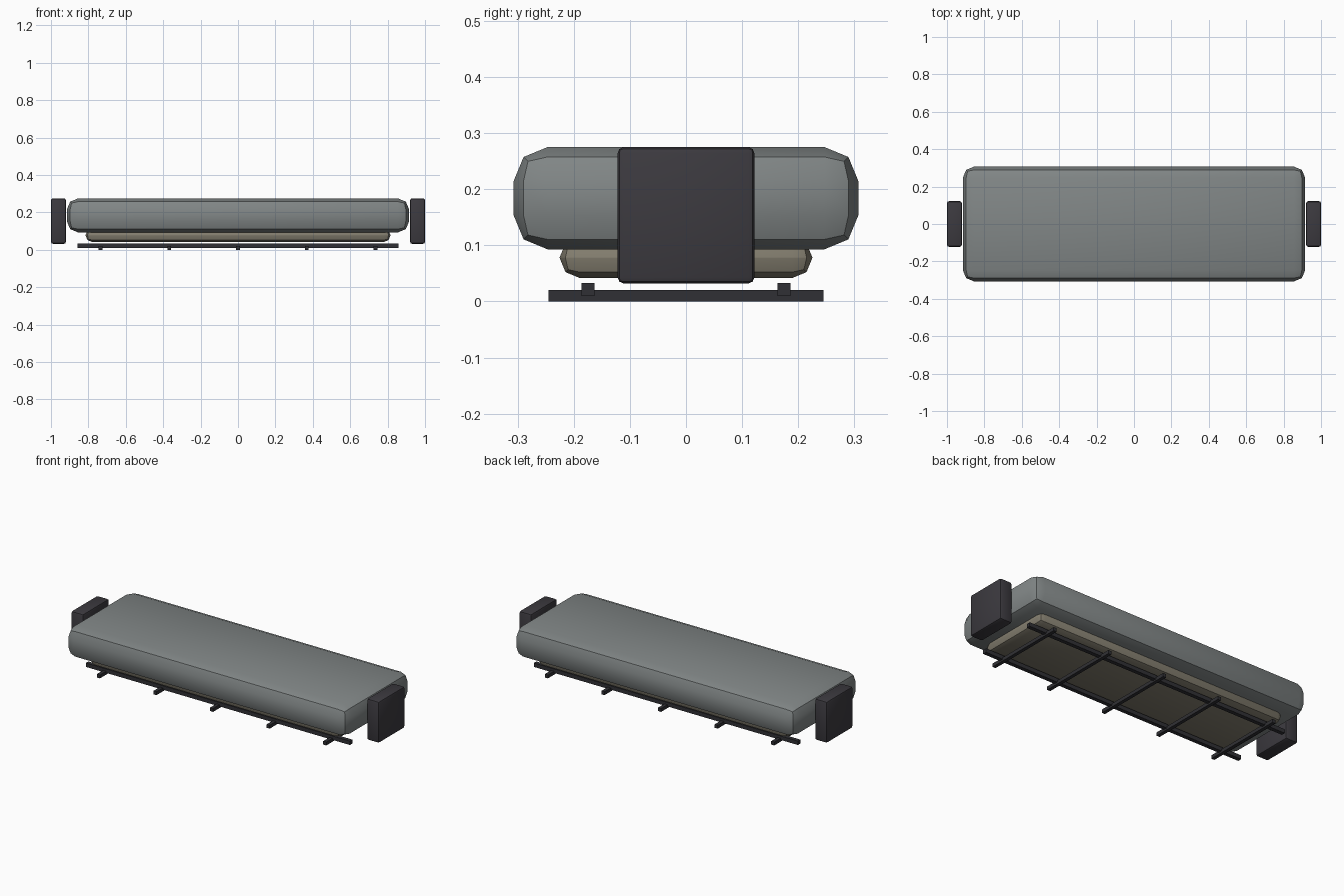
import bpy

if "Cube" in bpy.data.objects:
    bpy.data.objects.remove(bpy.data.objects["Cube"])


def material(name, rgb):
    m = bpy.data.materials.new(name)
    m.diffuse_color = (*rgb, 1)
    m.use_nodes = True
    m.node_tree.nodes["Principled BSDF"].inputs["Base Color"].default_value = m.diffuse_color
    return m


def box(name, x, y, z, mat, bevel=0, segments=2, smooth=True):
    """Box from (min, max) ranges, with optional rounded edges."""
    lo, hi = zip(x, y, z)
    bpy.ops.mesh.primitive_cube_add(
        size=1, location=[(a + b) / 2 for a, b in zip(lo, hi)])
    ob = bpy.context.object
    ob.name = name
    ob.scale = [b - a for a, b in zip(lo, hi)]
    bpy.ops.object.transform_apply(location=False, rotation=False, scale=True)
    ob.data.materials.append(mat)
    if bevel:
        mod = ob.modifiers.new("Bevel", 'BEVEL')
        mod.width, mod.segments = bevel, segments
        bpy.ops.object.modifier_apply(modifier=mod.name)
        if smooth:
            bpy.ops.object.shade_smooth_by_angle(angle=0.61)
    return ob


grey = material("grey_shell", (0.22, 0.24, 0.24))
beige = material("beige_liner", (0.23, 0.21, 0.16))
dark = material("dark_metal", (0.045, 0.042, 0.05))
black = material("black_frame", (0.03, 0.03, 0.035))

# Rounded main body and the thinner liner beneath it
box("main_body", (-0.915, 0.915), (-0.307, 0.307), (0.093, 0.275), grey, 0.06)
box("lower_liner", (-0.815, 0.815), (-0.225, 0.225), (0.042, 0.114), beige, 0.035)

# End caps
for side, s in (("left", -1), ("right", 1)):
    box(f"{side}_end_cap", sorted((s * 0.92, s)), (-0.122, 0.122),
        (0.032, 0.275), dark, 0.011)

# Bottom rack: two long rails and five cross bars
for side, y in (("front", -0.175), ("back", 0.175)):
    box(f"{side}_rail", (-0.857, 0.857), (y - 0.0115, y + 0.0115),
        (0.01, 0.033), black)
for i in range(5):
    x = (i - 2) * 0.3675
    box(f"cross_bar_{i + 1}", (x - 0.01, x + 0.01), (-0.245, 0.245),
        (0, 0.02), black)
